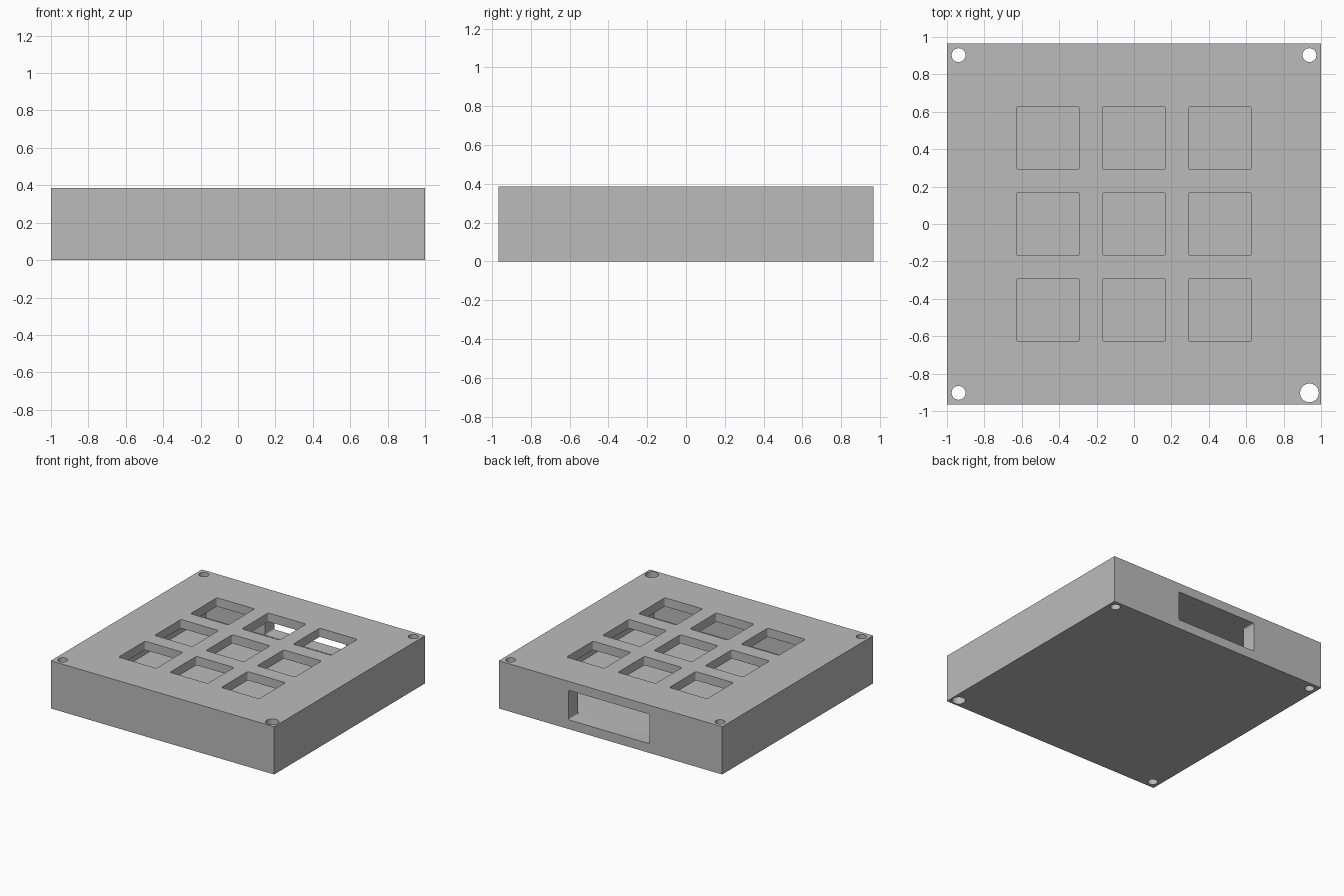
import bpy, bmesh

cube = bpy.data.objects.get("Cube")
if cube:
    bpy.data.objects.remove(cube, do_unlink=True)

HALF_X, HALF_Y, HEIGHT = 1.0, 0.966, 0.386
WALL, FLOOR, CEILING = 0.12, 0.073, 0.315
PITCH, KEY, ROUND = 0.46, 0.338, 0.012

grey = bpy.data.materials.new("plain grey")
grey.use_nodes = True
grey.diffuse_color = (0.5, 0.5, 0.5, 1)
grey.node_tree.nodes["Principled BSDF"].inputs["Base Color"].default_value = (0.5, 0.5, 0.5, 1)


def to_object(name, bm):
    mesh = bpy.data.meshes.new(name)
    bm.to_mesh(mesh)
    bm.free()
    mesh.materials.append(grey)
    obj = bpy.data.objects.new(name, mesh)
    bpy.context.collection.objects.link(obj)
    return obj


def box(name, low, high, round_axis=None):
    """Box between two corners; edges along round_axis get a small radius."""
    bm = bmesh.new()
    bmesh.ops.create_cube(bm, size=1)
    for v in bm.verts:
        v.co = [(a + b) / 2 + c * (b - a) for a, b, c in zip(low, high, v.co)]
    if round_axis is not None:
        edges = [e for e in bm.edges
                 if abs(e.verts[0].co[round_axis] - e.verts[1].co[round_axis]) > 0.01]
        bmesh.ops.bevel(bm, geom=edges, offset=ROUND, segments=3,
                        profile=0.5, affect='EDGES')
    return to_object(name, bm)


def rod(name, x, y, radius):
    bm = bmesh.new()
    bmesh.ops.create_cone(bm, cap_ends=True, segments=32, radius1=radius,
                          radius2=radius, depth=2 * HEIGHT)
    bmesh.ops.translate(bm, verts=bm.verts, vec=(x, y, HEIGHT / 2))
    return to_object(name, bm)


def cut(target, cutter):
    cutter.hide_render = True
    mod = target.modifiers.new("cut", 'BOOLEAN')
    mod.operation = 'DIFFERENCE'
    mod.solver = 'EXACT'
    mod.object = cutter
    bpy.context.view_layer.objects.active = target
    bpy.ops.object.modifier_apply(modifier=mod.name)
    bpy.data.objects.remove(cutter, do_unlink=True)


# Outer block of the keypad case
case = box("keypad_case", (-HALF_X, -HALF_Y, 0), (HALF_X, HALF_Y, HEIGHT))

# Hollow inside
inner_x, inner_y = HALF_X - WALL, HALF_Y - WALL
cut(case, box("cavity", (-inner_x, -inner_y, FLOOR), (inner_x, inner_y, CEILING)))

# Three by three grid of key openings in the top plate
for col in (-1, 0, 1):
    for row in (-1, 0, 1):
        x, y, h = col * PITCH, row * PITCH, KEY / 2
        cut(case, box("key_opening", (x - h, y - h, HEIGHT / 2),
                      (x + h, y + h, HEIGHT + 0.1), 2))

# Wide connector slot through the back wall
cut(case, box("back_slot", (-0.35, inner_y - 0.1, FLOOR + 0.002),
              (0.376, HALF_Y + 0.1, CEILING - 0.002), 1))

# Corner screw holes, one of them larger
for sx in (-1, 1):
    for sy in (-1, 1):
        large = sx > 0 and sy < 0
        cut(case, rod("screw_hole", sx * 0.938, sy * 0.903, 0.05 if large else 0.037))

# Smooth round bores, sharp edges elsewhere
bpy.ops.object.select_all(action='DESELECT')
case.select_set(True)
bpy.context.view_layer.objects.active = case
bpy.ops.object.shade_smooth_by_angle(angle=0.6)
